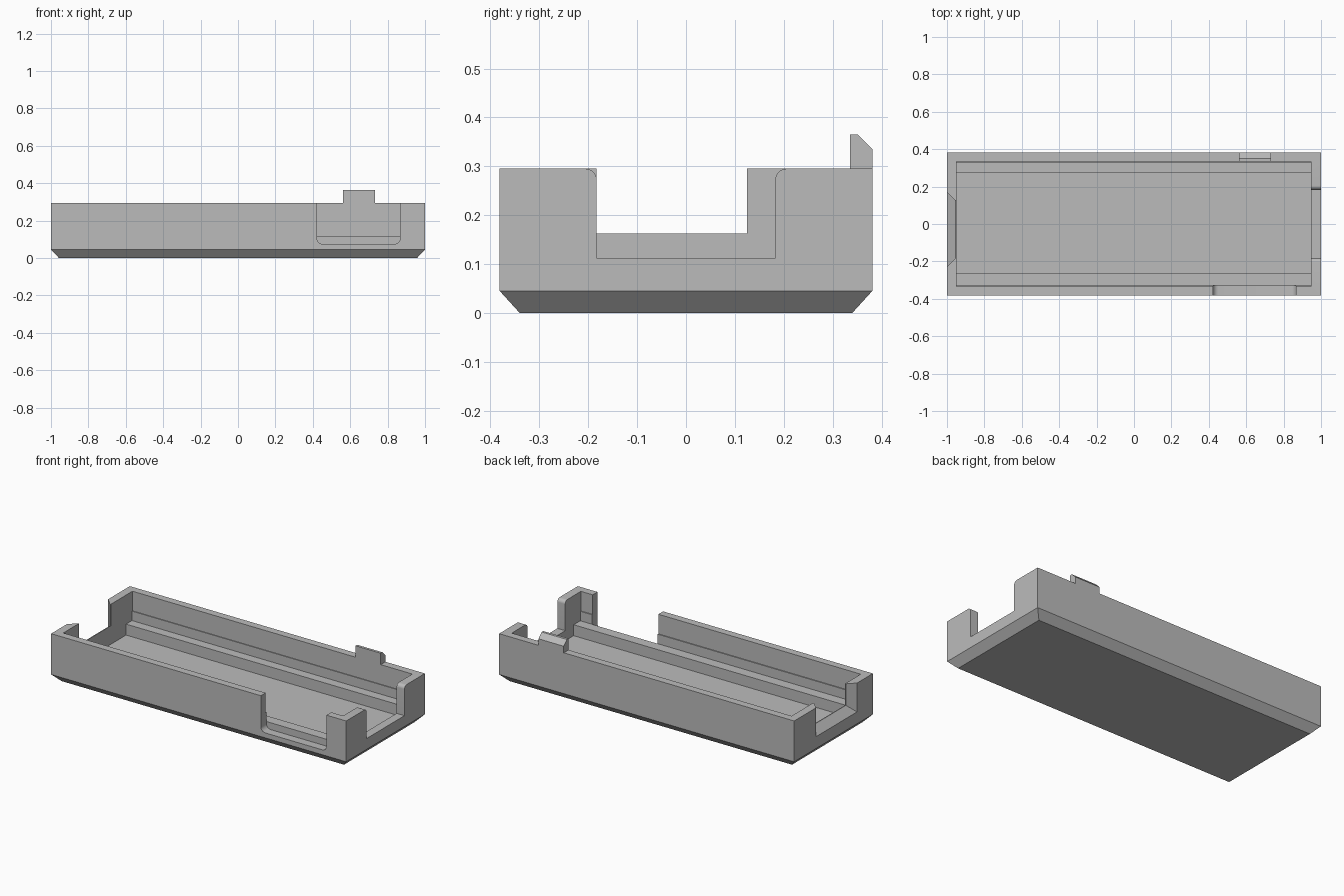
import bpy
import bmesh
from math import cos, sin, pi

cube = bpy.data.objects.get("Cube")
if cube:
    bpy.data.objects.remove(cube, do_unlink=True)

grey = bpy.data.materials.new("plain_grey")
grey.use_nodes = True
COLOR = (0.5, 0.5, 0.5, 1)
grey.diffuse_color = COLOR
for node in grey.node_tree.nodes:
    if node.type == "BSDF_PRINCIPLED":
        node.inputs["Base Color"].default_value = COLOR


def loft(name, rings):
    """Solid through a list of matching closed rings of 3D points."""
    bm = bmesh.new()
    rows = [[bm.verts.new(p) for p in ring] for ring in rings]
    n = len(rows[0])
    for low, high in zip(rows, rows[1:]):
        for i in range(n):
            j = (i + 1) % n
            bm.faces.new((low[i], low[j], high[j], high[i]))
    bm.faces.new(rows[0][::-1])
    bm.faces.new(rows[-1])
    bmesh.ops.recalc_face_normals(bm, faces=bm.faces)
    mesh = bpy.data.meshes.new(name)
    bm.to_mesh(mesh)
    bm.free()
    mesh.materials.append(grey)
    obj = bpy.data.objects.new(name, mesh)
    bpy.context.collection.objects.link(obj)
    return obj


def prism(name, profile, axis, start, end):
    """Extrude a (side, height) profile along x or y."""
    def place(t):
        return [(t, u, v) if axis == "x" else (u, t, v) for u, v in profile]
    return loft(name, [place(start), place(end)])


def arc(cx, cz, r, a0, a1, steps=8):
    angles = [a0 + (a1 - a0) * i / steps for i in range(steps + 1)]
    return [(cx + r * cos(a), cz + r * sin(a)) for a in angles]


def rect(x, y, z):
    return [(-x, -y, z), (x, -y, z), (x, y, z), (-x, y, z)]


def side_rect(x, y0, y1, z0, z1):
    return [(x, y0, z0), (x, y1, z0), (x, y1, z1), (x, y0, z1)]


def cut(target, cutter):
    cutter.hide_render = True
    mod = target.modifiers.new("cut", "BOOLEAN")
    mod.operation = "DIFFERENCE"
    mod.solver = "EXACT"
    mod.object = cutter
    bpy.context.view_layer.objects.active = target
    bpy.ops.object.modifier_apply(modifier=mod.name)
    bpy.data.objects.remove(cutter, do_unlink=True)


TOP, OVER = 0.295, 0.45

# Tray block with a chamfered underside
tray = loft("tray", [rect(0.957, 0.34, 0), rect(1, 0.381, 0.045),
                     rect(1, 0.381, TOP)])

# Cavity with a support ledge and a fine step along both long walls
cut(tray, prism("cavity_cutter", [
    (-0.265, 0.05), (0.273, 0.05), (0.273, 0.117), (0.33, 0.117),
    (0.33, 0.175), (0.335, 0.175), (0.335, OVER), (-0.335, OVER),
    (-0.335, 0.175), (-0.329, 0.175), (-0.329, 0.117), (-0.265, 0.117),
], "x", -0.95, 0.947))

# Front opening with rounded lower corners
r = 0.03
cut(tray, prism("front_cutter",
                [(0.422, OVER)] + arc(0.422 + r, 0.075 + r, r, pi, 1.5 * pi)
                + arc(0.867 - r, 0.075 + r, r, 1.5 * pi, 2 * pi)
                + [(0.867, OVER)], "y", -0.5, -0.328))

# Left end opening with rounded upper edges
r = 0.022
w = 0.183
cut(tray, prism("left_end_cutter",
                [(-w, 0.112), (w, 0.112)]
                + arc(w + r, TOP - r, r, pi, 0.5 * pi)
                + [(w + r, OVER), (-w - r, OVER)]
                + arc(-w - r, TOP - r, r, 0.5 * pi, 0), "x", 0.9, 1.1))

# Right end opening, flaring outwards
d = 0.09
cut(tray, loft("right_end_cutter", [
    side_rect(-0.955 - d, -w - d, 0.125 + d, 0.163 - d, OVER),
    side_rect(-0.955, -w, 0.125, 0.163, OVER),
    side_rect(-0.9, -w, 0.125, 0.163, OVER)]))

# Snap tab on the back wall
tab = prism("snap_tab", [(0.335, TOP), (0.381, TOP), (0.381, 0.335),
                         (0.351, 0.365), (0.335, 0.365)], "x", 0.562, 0.733)

# Crisp edges, smooth fillets
for obj in (tray, tab):
    bpy.ops.object.select_all(action="DESELECT")
    obj.select_set(True)
    bpy.context.view_layer.objects.active = obj
    bpy.ops.object.shade_smooth_by_angle(angle=pi / 9)
